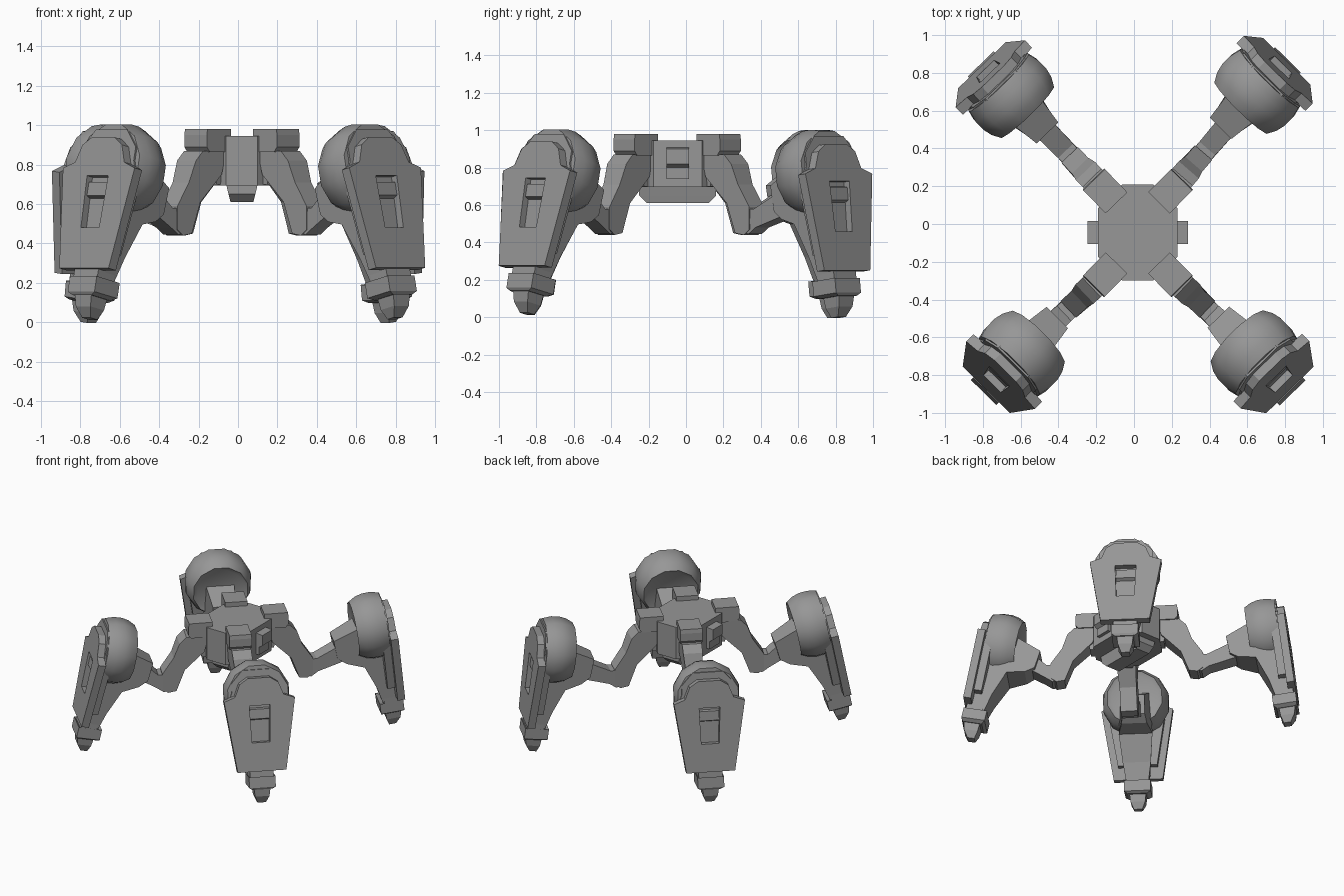
import bpy, bmesh
from math import radians, cos, sin, pi, hypot, atan2
from mathutils import Matrix

if "Cube" in bpy.data.objects:
    bpy.data.objects.remove(bpy.data.objects["Cube"])

CX, CY = 0.02, -0.045          # body centre
grey = bpy.data.materials.new("dark_grey")
grey.diffuse_color = (.31, .31, .31, 1)
grey.use_nodes = True
grey.node_tree.nodes["Principled BSDF"].inputs["Base Color"].default_value = grey.diffuse_color


def loft_mesh(name, rings):
    """Closed mesh through rings of equal point count."""
    bm = bmesh.new()
    vs = [[bm.verts.new(p) for p in r] for r in rings]
    n = len(rings[0])
    for a, b in zip(vs, vs[1:]):
        for i in range(n):
            j = (i + 1) % n
            bm.faces.new((a[i], a[j], b[j], b[i]))
    bm.faces.new(vs[0])
    bm.faces.new(vs[-1])
    bmesh.ops.recalc_face_normals(bm, faces=bm.faces)
    me = bpy.data.meshes.new(name)
    bm.to_mesh(me)
    bm.free()
    me.materials.append(grey)
    return me


def profile(name, pts):
    """Side profile (u, w, half width) given thickness along v."""
    return loft_mesh(name, [[(u, s * h, w) for u, w, h in pts] for s in (-1, 1)])


def slab(name, half, u0, u1):
    """Mirrored front outline (v, w) extruded along u."""
    out = half + [(-v, w) for v, w in reversed(half)]
    return loft_mesh(name, [[(u, v, w) for v, w in out] for u in (u0, u1)])


def stack(name, secs):
    """Stacked rectangles (z, cx, cy, half x, half y)."""
    return loft_mesh(name, [[(x + a * hx, y + b * hy, z) for a, b in
                             ((-1, -1), (1, -1), (1, 1), (-1, 1))]
                            for z, x, y, hx, hy in secs])


def add(name, mesh, mat=Matrix()):
    ob = bpy.data.objects.new(name, mesh)
    ob.matrix_world = mat
    bpy.context.collection.objects.link(ob)
    return ob


# Body: octagonal block, keel and side vents
octa = [(.08, -.255), (.21, -.13), (.21, .13), (.08, .255),
        (-.08, .255), (-.21, .13), (-.21, -.13), (-.08, -.255)]
centre = Matrix.Translation((CX, CY, 0))
add("body", loft_mesh("body", [[(x, y, z) for x, y in octa] for z in (.695, .945)]), centre)
add("keel", stack("keel", [(.61, 0, 0, .058, .165), (.65, 0, 0, .068, .205),
                           (.70, 0, 0, .08, .205)]), centre)
vent = profile("vent", [(.18, .74, .06), (.235, .74, .06), (.235, .80, .06),
                        (.265, .82, .06), (.265, .90, .06), (.18, .91, .06)])
for side, a in (("right", 0), ("left", pi)):
    add(side + "_vent", vent, centre @ Matrix.Rotation(a, 4, 'Z'))

# Shared leg meshes; u outward, v sideways, w up, origin at the dome centre
N = 12
dome = loft_mesh("dome", [[(u, r * cos(2 * pi * (i + .5) / N), r * sin(2 * pi * (i + .5) / N))
                           for i in range(N)]
                          for u, r in ((-.085, .17), (-.10, .20), (-.05, .228), (0, .24),
                                       (.06, .24), (.12, .225))])
collar = slab("collar", [(.14, -.45), (.21, -.02), (.19, .03), (.19, .10), (.11, .19)], .07, .13)
plate = slab("plate", [(.175, -.54), (.255, -.02), (.175, .01), (.14, .10), (.08, .14)], .125, .18)
lower = profile("lower_leg", [(-.26, -.03, .08), (-.25, -.17, .08), (-.19, -.22, .09),
                              (-.07, -.26, .12), (.0, -.45, .10), (.03, -.58, .08),
                              (.14, -.58, .08), (.13, -.1, .12), (-.02, .06, .11)])
ankle = stack("ankle", [(-.52, .10, 0, .06, .085), (-.59, .10, 0, .06, .085),
                        (-.58, .09, 0, .085, .095), (-.66, .09, 0, .085, .095),
                        (-.675, .095, 0, .07, .07)])
toe = stack("toe", [(-.66, .10, 0, .06, .06), (-.73, .095, 0, .05, .052),
                    (-.782, .085, 0, .025, .03)])
block = profile("slot_block", [(.12, -.08, .07), (.165, -.09, .07),
                               (.165, -.16, .07), (.12, -.18, .07)])

# Slot cut into the armour plate
cutter = add("slot_cutter", slab("cutter", [(.064, -.33), (.075, -.06)], .14, .3))
cutter.hide_render = True
tmp = add("plate_blank", plate)
mod = tmp.modifiers.new("slot", 'BOOLEAN')
mod.object, mod.operation, mod.solver = cutter, 'DIFFERENCE', 'EXACT'
deps = bpy.context.evaluated_depsgraph_get()
plate = bpy.data.meshes.new_from_object(tmp.evaluated_get(deps))
bpy.data.objects.remove(tmp)
bpy.data.objects.remove(cutter)

# Hip block with chamfered outer edge, and upper arm
hip = profile("hip", [(-.085, .865, .08), (.07, .865, .08), (.09, .89, .08),
                      (.09, .95, .08), (.085, .98, .08), (-.085, .98, .08)])
stub = stack("hip_stub", [(.70, -.06, 0, .05, .05), (.88, -.04, 0, .06, .06)])
arm = profile("upper_arm", [(-.06, .87, .07), (.10, .87, .07), (.15, .82, .07),
                            (.19, .71, .06), (.27, .59, .06), (.27, .47, .06),
                            (.23, .44, .06), (.17, .45, .06), (.11, .61, .06),
                            (-.03, .75, .07)])

# name, dome x, dome y, yaw, tilt
legs = [("front_left", -.58, -.672, 225.5, 12), ("front_right", .62, -.67, -45.5, 12.5),
        ("back_right", .637, .688, 45.5, 7), ("back_left", -.635, .665, 134, 7)]
for name, dx, dy, yaw, tilt in legs:
    m = (Matrix.Translation((dx, dy, .765)) @ Matrix.Rotation(radians(yaw), 4, 'Z')
         @ Matrix.Rotation(radians(-tilt), 4, 'Y'))
    for part, mesh in (("dome", dome), ("collar", collar), ("armour_plate", plate),
                       ("lower_leg", lower), ("ankle", ankle), ("toe", toe),
                       ("slot_block", block)):
        add(f"{name}_{part}", mesh, m)
    # Arm runs from the hip to the dome
    hx = CX + (.172 if dx > 0 else -.172)
    hy = CY + (.218 if dy > 0 else -.222)
    d = hypot(dx - hx, dy - hy)
    base = Matrix.Translation((hx, hy, 0))
    aim = base @ Matrix.Rotation(atan2(dy - hy, dx - hx), 4, 'Z')
    square = base @ Matrix.Rotation(radians(yaw), 4, 'Z')
    add(name + "_hip", hip, square)
    add(name + "_hip_stub", stub, square)
    add(name + "_upper_arm", arm, aim)
    link = profile("arm_link", [(.20, .58, .05), (.19, .46, .055), (.26, .445, .055),
                                (.31, .48, .055), (d - .18, .54, .06),
                                (d - .18, .68, .06), (.30, .58, .055)])
    add(name + "_arm_link", link, aim)

# Smooth domes with sharp rims (the mesh is shared by all legs)
first = bpy.data.objects["front_left_dome"]
first.select_set(True)
bpy.context.view_layer.objects.active = first
bpy.ops.object.shade_smooth_by_angle(angle=radians(35))
